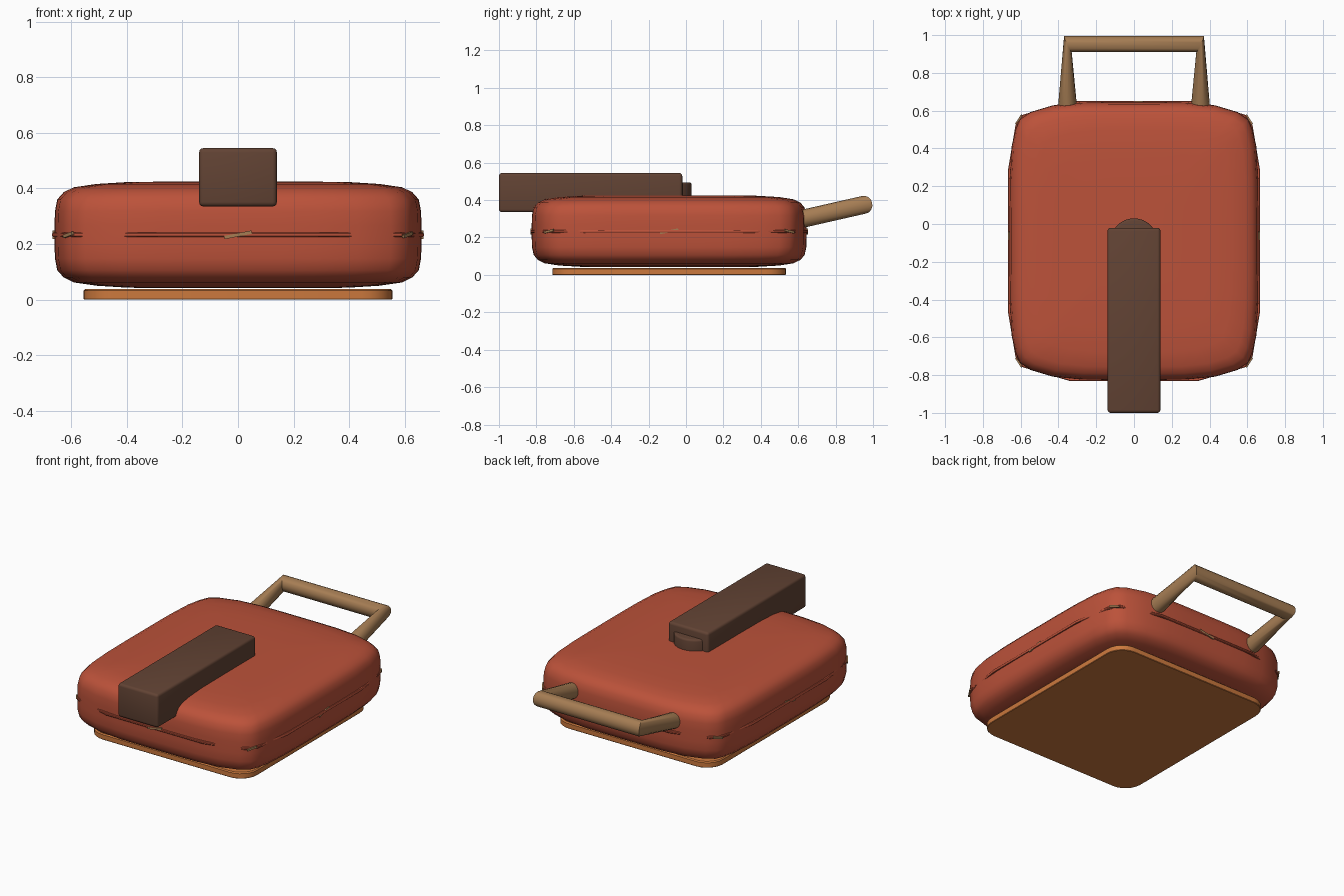
import bpy, bmesh, math
from mathutils import Vector, Matrix

if "Cube" in bpy.data.objects:
    bpy.data.objects.remove(bpy.data.objects["Cube"])


def material(name, rgb):
    m = bpy.data.materials.new(name)
    m.diffuse_color = (*rgb, 1)
    m.use_nodes = True
    m.node_tree.nodes["Principled BSDF"].inputs["Base Color"].default_value = m.diffuse_color
    return m


RED = material("brick red", (0.50, 0.084, 0.042))
ORANGE = material("orange", (0.60, 0.19, 0.047))
TAN = material("tan wood", (0.38, 0.205, 0.088))
BROWN = material("dark brown", (0.122, 0.056, 0.034))
CY = -0.09    # middle of the body along y
SEAM = 0.233  # height of the seam


def finish(name, bm, mat, angle=35, bevel=0):
    bmesh.ops.recalc_face_normals(bm, faces=bm.faces)
    me = bpy.data.meshes.new(name)
    bm.to_mesh(me)
    bm.free()
    me.materials.append(mat)
    ob = bpy.data.objects.new(name, me)
    bpy.context.collection.objects.link(ob)
    bpy.ops.object.select_all(action='DESELECT')
    ob.select_set(True)
    bpy.context.view_layer.objects.active = ob
    if bevel:
        b = ob.modifiers.new("bevel", 'BEVEL')
        b.width, b.segments, b.limit_method = bevel, 3, 'ANGLE'
        bpy.ops.object.modifier_apply(modifier="bevel")
    bpy.ops.object.shade_smooth_by_angle(angle=math.radians(angle))
    return ob


def loft(rings):
    """Skin a list of equally sized rings and cap both ends."""
    bm = bmesh.new()
    rows = [[bm.verts.new(p) for p in r] for r in rings]
    n = len(rows[0])
    for a, b in zip(rows, rows[1:]):
        for i in range(n):
            j = (i + 1) % n
            bm.faces.new((a[i], a[j], b[j], b[i]))
    bm.faces.new(rows[0][::-1])
    bm.faces.new(rows[-1])
    return bm


def outline(quarter):
    """Mirror a quarter outline into a closed counter-clockwise loop."""
    q, r = quarter, quarter[::-1]
    return (q + [(-x, y) for x, y in r]
            + [(-x, -y) for x, y in q] + [(x, -y) for x, y in r])


def ring(loop, sx, sy, z):
    return [(x * sx, y * sy + CY, z) for x, y in loop]


def box(size, centre, rot=0, tilt=0):
    bm = bmesh.new()
    m = (Matrix.Translation(centre) @ Matrix.Rotation(rot, 4, 'Z')
         @ Matrix.Rotation(tilt, 4, 'Y') @ Matrix.Diagonal((*size, 1)))
    bmesh.ops.create_cube(bm, size=1, matrix=m)
    return bm


# Pillow-shaped body
body_loop = outline([(0.66, 0.16), (0.658, 0.33), (0.648, 0.50), (0.628, 0.59),
                     (0.605, 0.645), (0.55, 0.682), (0.43, 0.718), (0.28, 0.733), (0.14, 0.735)])
half = [(1, 1, 0.035), (0.997, 0.998, 0.085), (0.985, 0.985, 0.127), (0.95, 0.955, 0.153),
        (0.895, 0.905, 0.171), (0.77, 0.80, 0.183), (0.60, 0.64, 0.190), (0.30, 0.32, 0.192)]
profile = [(a, b, -h) for a, b, h in half[::-1]] + half
finish("body", loft([ring(body_loop, a, b, SEAM + h) for a, b, h in profile]), RED, 60)

# Thin rim that breaks the surface along the sides and at the corners
rim_loop = outline([(0.668, 0.37), (0.628, 0.61), (0.59, 0.668), (0.34, 0.741)])
finish("seam_rim", loft([ring(rim_loop, s, s, SEAM + h) for s, h in
                         ((0.996, -0.008), (1, -0.004), (1, 0.004), (0.996, 0.008))]), RED)

# Small tan slivers showing through the seam
for k, (x, y, turn, length) in enumerate([
        (0, 0.737, 0, 0.10), (0, -0.737, 0, 0.10),
        (0.662, 0, math.pi / 2, 0.10), (-0.662, 0, math.pi / 2, 0.10),
        (0.61, 0.643, -1.0, 0.06), (-0.61, 0.643, 1.0, 0.06),
        (0.61, -0.643, 1.0, 0.06), (-0.61, -0.643, -1.0, 0.06)]):
    finish(f"seam_sliver_{k}", box((length, 0.009, 0.012), (x, y + CY, SEAM), turn, -0.2), TAN)

# Rounded base plate
R, BX, BY = 0.11, 0.555, 0.625
corner = [(BX - R + R * math.cos(t * math.pi / 12), BY - R + R * math.sin(t * math.pi / 12))
          for t in range(7)]
base_loop = outline(corner)
finish("base_plate", loft([ring(base_loop, s, s, z) for s, z in
                           ((0.996, 0), (1, 0.003), (1, 0.032), (0.99, 0.038))]), ORANGE)

# Front lever and the round hinge behind it
finish("lever", box((0.28, 0.98, 0.21), (0, -0.51, 0.44)), BROWN, bevel=0.016)
bm = bmesh.new()
bmesh.ops.create_cone(bm, cap_ends=True, segments=32, radius1=0.125, radius2=0.125, depth=0.145,
                      matrix=Matrix.Translation((0, -0.095, 0.4225)))
finish("hinge", bm, BROWN, bevel=0.012)


# Rear carry handle: one swept tube, flattened where it turns
def tube_ring(centre, u, v, r=0.048, n=16):
    u, v, c = Vector(u).normalized(), Vector(v).normalized(), Vector(centre)
    return [c + r * (math.cos(t) * u + math.sin(t) * v)
            for t in (2 * math.pi * i / n for i in range(n))]


up = (0, -0.22, 0.976)
finish("carry_handle", loft([
    tube_ring((-0.352, 0.60, 0.295), (-1, 0, 0), up),
    tube_ring((-0.352, 0.645, 0.305), (-1, 0, 0), up),
    tube_ring((-0.350, 0.953, 0.375), (-0.42, 0.885, 0.2), up),
    tube_ring((0.350, 0.953, 0.375), (0.42, 0.885, 0.2), up),
    tube_ring((0.352, 0.645, 0.305), (1, 0, 0), up),
    tube_ring((0.352, 0.60, 0.295), (1, 0, 0), up)]), TAN, 50)
